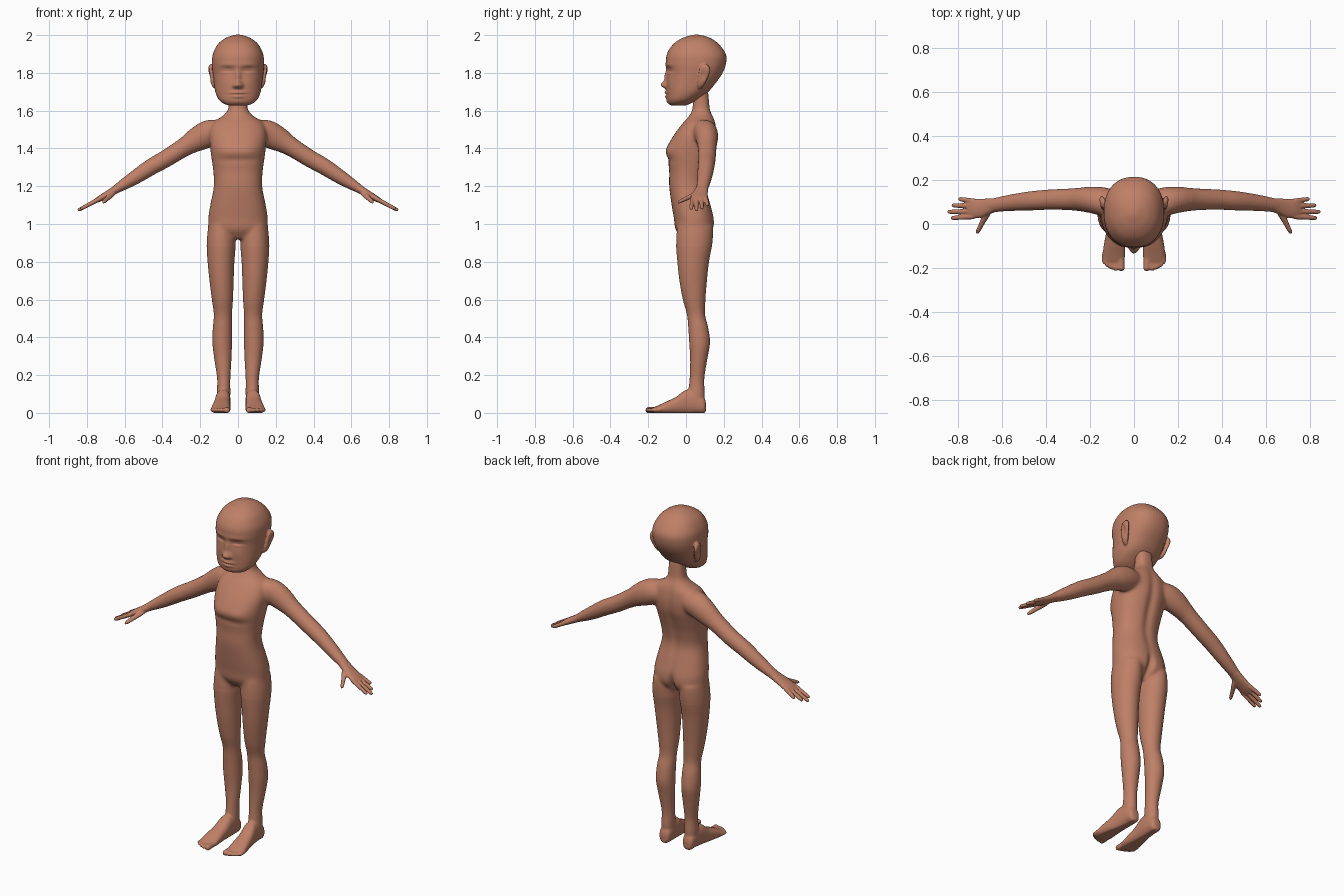
import bpy, bmesh, math
from mathutils import Vector

X, Y, Z = Vector((1, 0, 0)), Vector((0, 1, 0)), Vector((0, 0, 1))
ARM_UP = Vector((0.5, 0, 0.86))          # across the sloping arm

skin = bpy.data.materials.new("skin")
skin.diffuse_color = (0.52, 0.215, 0.135, 1)


def spline(rows, steps=5):
    """Catmull-Rom through rows of numbers."""
    out = []
    for i in range(len(rows) - 1):
        a, b, c, d = (rows[max(0, min(len(rows) - 1, i + k))] for k in (-1, 0, 1, 2))
        for s in range(steps):
            t = s / steps
            out.append([0.5 * (2 * q + (r - p) * t + (2 * p - 5 * q + 4 * r - w) * t * t
                               + (3 * q - p - 3 * r + w) * t ** 3)
                        for p, q, r, w in zip(a, b, c, d)])
    return out + [list(rows[-1])]


def loft(bm, rows, u, v, power=2.0, side=1, n=32):
    """Closed tube through rows of (x, y, z, radius_u, radius_v)."""
    rings = []
    for x, y, z, ru, rv in spline(rows):
        ring = []
        for k in range(n):
            a = 2 * math.pi * k / n
            ca, sa = math.cos(a), math.sin(a)
            cu = math.copysign(abs(ca) ** (2 / power), ca)
            cv = math.copysign(abs(sa) ** (2 / power), sa)
            p = Vector((x, y, z)) + u * max(ru, 0.001) * cu + v * max(rv, 0.001) * cv
            ring.append(bm.verts.new((p.x * side, p.y, p.z)))
        rings.append(ring)
    for a, b in zip(rings, rings[1:]):
        for k in range(n):
            bm.faces.new((a[k], a[(k + 1) % n], b[(k + 1) % n], b[k]))
    bm.faces.new(rings[0][::-1])
    bm.faces.new(rings[-1])


def upright(rows):
    """(z, half_width, front, back) to loft rows."""
    return [(0, (f + b) / 2, z, w, (b - f) / 2) for z, w, f, b in rows]


def fuse(name, bm, voxel, smooth, sculpt=None):
    """Blend overlapping tubes into one skin, then sculpt it."""
    bmesh.ops.recalc_face_normals(bm, faces=bm.faces)
    mesh = bpy.data.meshes.new(name)
    bm.to_mesh(mesh)
    bm.free()
    ob = bpy.data.objects.new(name, mesh)
    bpy.context.scene.collection.objects.link(ob)
    m = ob.modifiers.new("fuse", 'REMESH')
    m.mode, m.voxel_size = 'VOXEL', voxel
    m = ob.modifiers.new("soften", 'SMOOTH')
    m.factor, m.iterations = 0.5, smooth
    bpy.context.view_layer.update()
    dg = bpy.context.evaluated_depsgraph_get()
    done = bpy.data.meshes.new_from_object(ob.evaluated_get(dg))
    ob.modifiers.clear()
    ob.data = done
    bpy.data.meshes.remove(mesh)
    done.name = name
    if sculpt:
        bm = bmesh.new()
        bm.from_mesh(done)
        sculpt(bm)
        bm.to_mesh(done)
        bm.free()
    done.materials.clear()
    done.materials.append(skin)
    done.polygons.foreach_set("use_smooth", [True] * len(done.polygons))
    return ob


def dab(bm, c, s, d):
    """Push the surface by d around c with soft falloff s, on both sides."""
    for side in ((1, -1) if c[0] else (1,)):
        for vert in bm.verts:
            p = vert.co
            e = ((p.x * side - c[0]) / s[0]) ** 2 + ((p.y - c[1]) / s[1]) ** 2 \
                + ((p.z - c[2]) / s[2]) ** 2
            if e < 12:
                w = math.exp(-e / 2)
                vert.co = p + Vector((d[0] * side, d[1], d[2])) * w


# Body: torso with neck, arms, legs and feet
bm = bmesh.new()
loft(bm, upright([
    (0.92, .09, -.02, .09), (0.97, .150, -.055, .138), (1.03, .157, -.064, .146),
    (1.10, .147, -.076, .132), (1.20, .128, -.089, .108), (1.28, .131, -.089, .118),
    (1.36, .142, -.098, .142), (1.42, .149, -.092, .160), (1.48, .152, -.058, .164),
    (1.535, .135, -.016, .157), (1.57, .085, .015, .145), (1.61, .052, .034, .128),
    (1.70, .047, .042, .118)]), X, Y, 2.3, n=48)
for s in (1, -1):
    # arm
    loft(bm, [(.06, .09, 1.50, .055, .058), (.13, .10, 1.487, .066, .073),
              (.20, .11, 1.457, .060, .069), (.28, .112, 1.410, .050, .051),
              (.38, .111, 1.347, .046, .046), (.46, .106, 1.302, .044, .044),
              (.54, .099, 1.250, .039, .038), (.61, .090, 1.206, .034, .029),
              (.66, .081, 1.176, .032, .020)], Y, ARM_UP, side=s)
    # leg
    loft(bm, [(.088, .045, .99, .070, .092), (.089, .043, .90, .077, .096),
              (.090, .038, .80, .071, .084), (.087, .038, .70, .064, .073),
              (.0825, .043, .60, .056, .060), (.080, .053, .52, .048, .048),
              (.0825, .065, .45, .051, .053), (.0835, .072, .37, .052, .055),
              (.080, .067, .28, .045, .045), (.0755, .058, .18, .035, .039),
              (.0765, .055, .10, .036, .044), (.077, .050, .03, .034, .044)],
         X, Y, side=s)
    # foot, heel to ball
    loft(bm, [(.077, .106, .030, .015, .022), (.077, .094, .040, .032, .043),
              (.077, .050, .055, .038, .058), (.080, .000, .058, .040, .064),
              (.085, -.05, .040, .044, .046), (.089, -.10, .028, .049, .034),
              (.091, -.14, .019, .051, .024), (.092, -.17, .014, .046, .016)],
         X, Z, 2.4, side=s)
    # toes
    for x, tip, r in ((.058, -.213, .016), (.083, -.213, .0115), (.103, -.206, .011),
                      (.121, -.195, .0105), (.136, -.18, .010)):
        loft(bm, [(x, -.13, .018, r, r), (x, tip + .025, .015, r, r),
                  (x, tip + .008, .015, r, r), (x, tip - .002, .014, r * .5, r * .5)],
             X, Z, side=s, n=16)


def sculpt_body(bm):
    trunk = [p for p in bm.verts if abs(p.co.x) < .26 and .89 < p.co.z < 1.62]
    for _ in range(12):
        bmesh.ops.smooth_vert(bm, verts=trunk, factor=0.5,
                              use_axis_x=True, use_axis_y=True, use_axis_z=True)
    dab(bm, (.06, -.10, 1.385), (.045, .05, .024), (0, -.011, 0))   # chest
    dab(bm, (0, -.10, 1.34), (.09, .05, .014), (0, .005, 0))        # crease under chest
    dab(bm, (0, .15, 1.32), (.018, .06, .16), (0, -.012, 0))        # spine
    dab(bm, (0, .14, .96), (.013, .06, .045), (0, -.028, 0))        # seat cleft
    dab(bm, (.075, .14, .98), (.045, .05, .05), (0, .006, 0))       # seat
    for p in bm.verts:                                              # flat soles
        p.co.z = max(p.co.z, 0)


fuse("body", bm, 0.006, 5, sculpt_body)

# Head with ears
bm = bmesh.new()
loft(bm, upright([
    (1.628, .050, -.078, .000), (1.638, .078, -.092, .025), (1.66, .103, -.099, .062),
    (1.70, .120, -.101, .118), (1.75, .128, -.100, .160), (1.80, .134, -.100, .194),
    (1.85, .138, -.106, .212), (1.90, .133, -.101, .211), (1.95, .108, -.070, .176),
    (1.98, .074, -.028, .138), (1.995, .040, .012, .10), (2.002, .014, .040, .07)]),
    X, Y, 2.25, n=48)
for s in (1, -1):
    loft(bm, [(.118, .072, 1.716, .006, .008), (.128, .078, 1.735, .012, .018),
              (.138, .088, 1.77, .013, .026), (.146, .098, 1.81, .013, .030),
              (.145, .100, 1.835, .011, .022), (.14, .100, 1.847, .005, .009)],
         X, Y, side=s, n=24)


def sculpt_head(bm):
    for c, size, d in (
            ((.055, 1.815), (.026, .014), .011),        # eye sockets
            ((.060, 1.806), (.019, .009), -.006),       # lids
            ((.060, 1.809), (.020, .003), .005),        # eye slits
            ((.055, 1.842), (.034, .010), -.004),       # brows
            ((.065, 1.745), (.030, .025), -.004),       # cheeks
            ((0, 1.782), (.011, .026), -.014),          # nose bridge
            ((0, 1.737), (.014, .014), -.029),          # nose tip
            ((.017, 1.731), (.008, .008), -.010),       # nostrils
            ((0, 1.695), (.026, .007), -.012),          # upper lip
            ((0, 1.675), (.022, .007), -.010),          # lower lip
            ((0, 1.685), (.028, .003), .005),           # mouth line
            ((0, 1.650), (.025, .012), -.006)):         # chin
        dab(bm, (c[0], -.10, c[1]), (size[0], .05, size[1]), (0, d, 0))
    dab(bm, (.160, .090, 1.79), (.012, .012, .026), (-.010, 0, 0))  # ear hollows


fuse("head", bm, 0.0045, 4, sculpt_head)

# Hands with fingers and thumbs
for s, name in ((1, "left_hand"), (-1, "right_hand")):
    bm = bmesh.new()
    loft(bm, [(.60, .090, 1.212, .022, .018), (.63, .086, 1.193, .031, .0235),
              (.66, .080, 1.175, .036, .021), (.69, .073, 1.157, .042, .019),
              (.73, .070, 1.135, .045, .016), (.757, .070, 1.12, .039, .011)],
         Y, ARM_UP, 2.2, s)
    for base, tip_x, tip_y in ((.034, .833, .027), (.058, .848, .055),
                               (.082, .828, .085), (.104, .797, .114)):
        row = []
        for t, r in ((0, .0125), (.35, .0115), (.7, .0105), (.93, .009), (1, .004)):
            x = .73 + (tip_x - .73) * t
            row.append((x, base + (tip_y - base) * t, 1.135 - (x - .73) * .54, r, r))
        loft(bm, row, Y, ARM_UP, side=s, n=16)
    loft(bm, [(.655, .07, 1.172, .015, .013), (.675, .035, 1.152, .017, .014),
              (.693, .000, 1.134, .013, .012), (.708, -.030, 1.120, .011, .010),
              (.713, -.044, 1.114, .005, .005)], X, Z, side=s, n=16)
    fuse(name, bm, 0.0035, 3)
